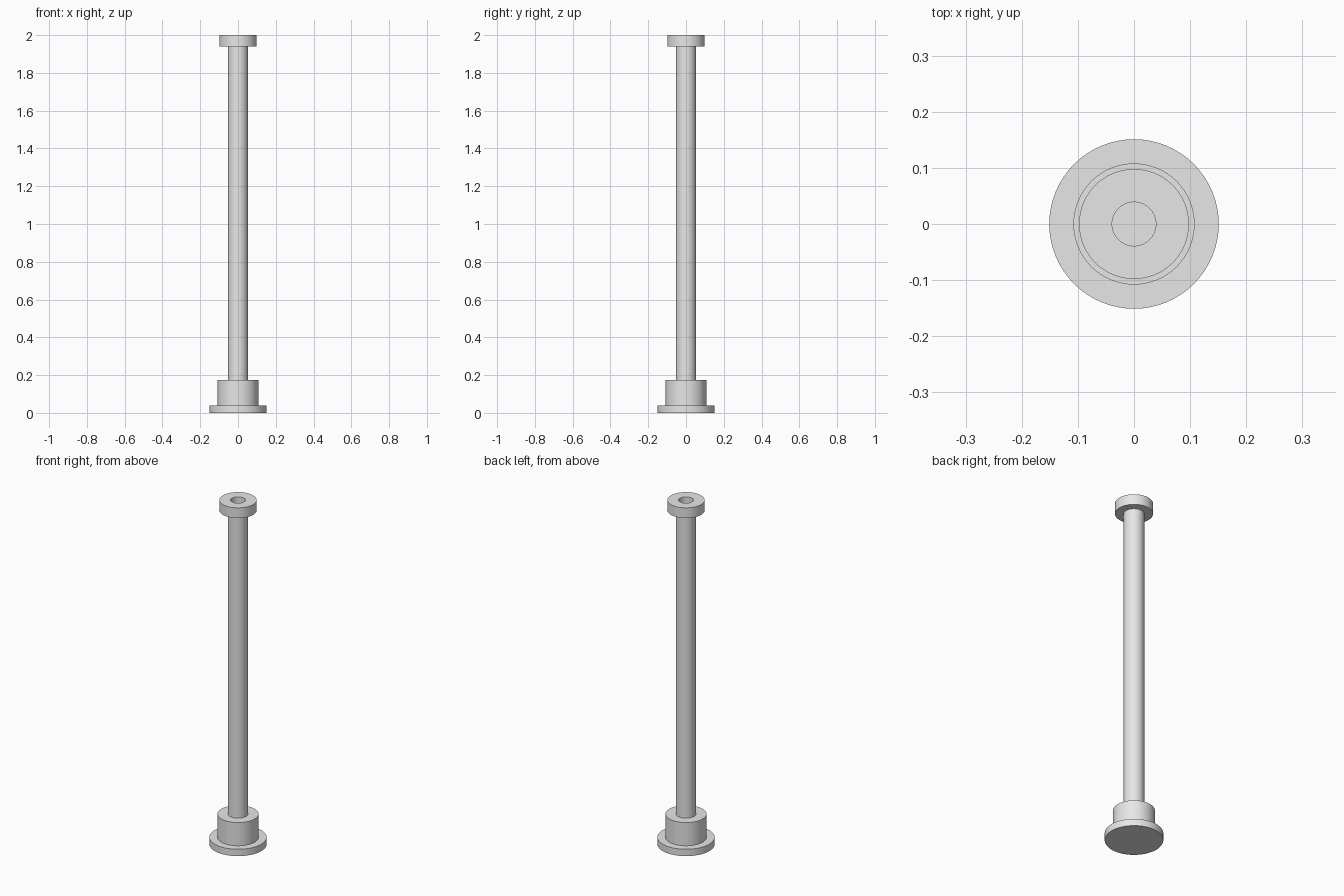
import bpy, bmesh, math

cube = bpy.data.objects.get("Cube")
if cube:
    bpy.data.objects.remove(cube, do_unlink=True)

SIDES = 64
BASE_R, COLLAR_R, CAP_R = 0.151, 0.108, 0.098
TUBE_R, BORE_R = 0.053, 0.039
BASE_TOP, COLLAR_TOP, CAP_BOTTOM, TOP = 0.04, 0.175, 1.94, 2.0

grey = bpy.data.materials.new("light_grey")
grey.use_nodes = True
grey.diffuse_color = (0.8, 0.8, 0.8, 1)
grey.node_tree.nodes["Principled BSDF"].inputs["Base Color"].default_value = (0.8, 0.8, 0.8, 1)


def finish(name, bm):
    bmesh.ops.recalc_face_normals(bm, faces=bm.faces)
    mesh = bpy.data.meshes.new(name)
    bm.to_mesh(mesh)
    bm.free()
    mesh.materials.append(grey)
    obj = bpy.data.objects.new(name, mesh)
    bpy.context.collection.objects.link(obj)
    bpy.ops.object.select_all(action='DESELECT')
    obj.select_set(True)
    bpy.context.view_layer.objects.active = obj
    bpy.ops.object.shade_smooth_by_angle(angle=math.radians(30))
    return obj


def disc(name, radius, low, high):
    """Solid round plate."""
    bm = bmesh.new()
    bmesh.ops.create_cone(bm, cap_ends=True, segments=SIDES, radius1=radius,
                          radius2=radius, depth=high - low)
    bmesh.ops.translate(bm, verts=bm.verts, vec=(0, 0, (low + high) / 2))
    return finish(name, bm)


def ring(name, inner, outer, low, high):
    """Hollow round part, swept from a rectangular section."""
    bm = bmesh.new()
    section = [(inner, low), (outer, low), (outer, high), (inner, high)]
    verts = [bm.verts.new((r, 0, z)) for r, z in section]
    edges = [bm.edges.new((verts[i - 1], verts[i])) for i in range(len(verts))]
    bmesh.ops.spin(bm, geom=verts + edges, cent=(0, 0, 0), axis=(0, 0, 1),
                   angle=math.tau, steps=SIDES, use_merge=True)
    bmesh.ops.remove_doubles(bm, verts=bm.verts, dist=1e-5)
    return finish(name, bm)


# Foot: closed plate with a collar that holds the tube
disc("base_plate", BASE_R, 0, BASE_TOP)
ring("base_collar", TUBE_R, COLLAR_R, BASE_TOP, COLLAR_TOP)

# Hollow post, open at the top
ring("post_tube", BORE_R, TUBE_R, BASE_TOP, TOP)

# Flange round the top of the post
ring("top_flange", TUBE_R, CAP_R, CAP_BOTTOM, TOP)
